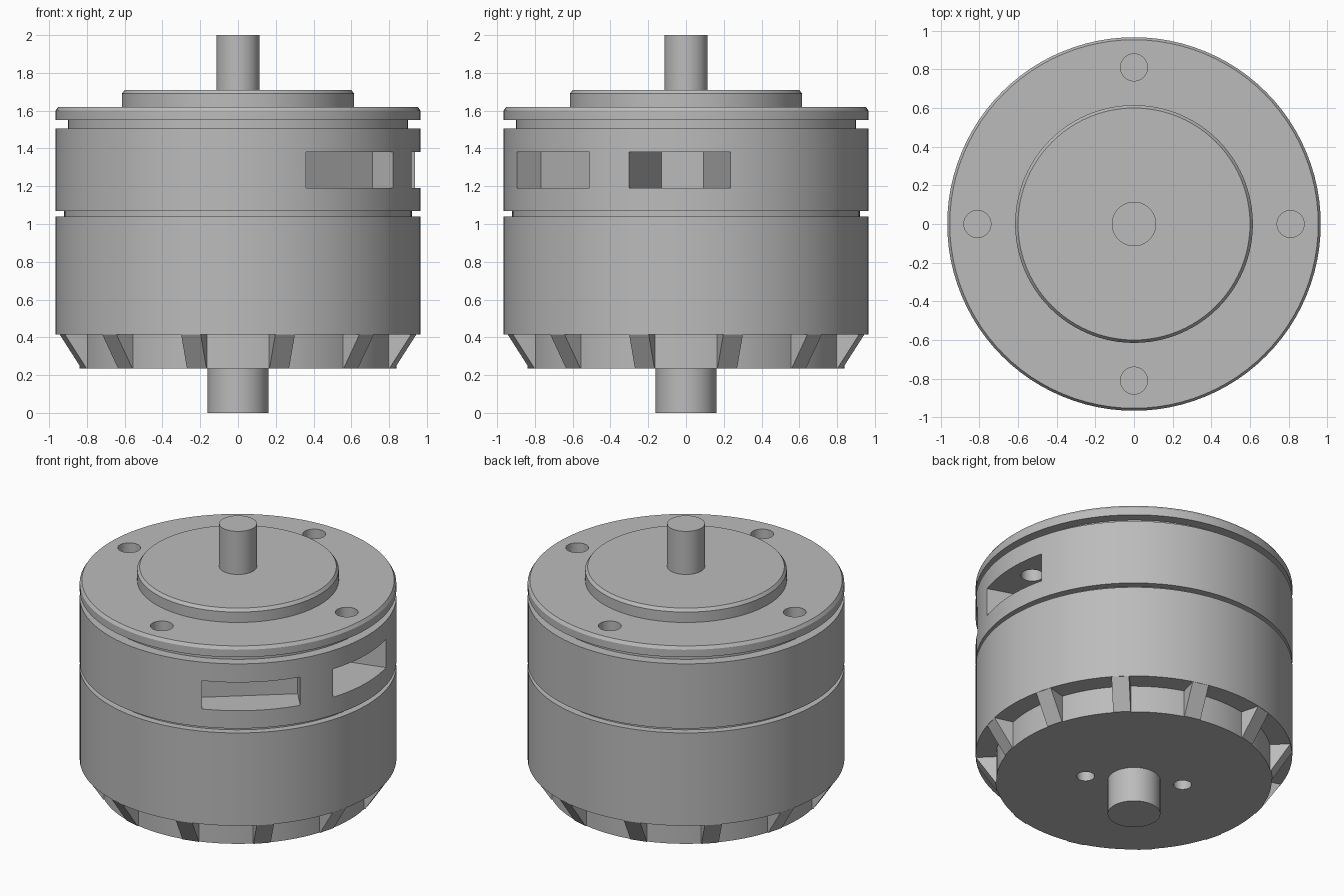
import bpy, bmesh, math
from mathutils import Matrix, Vector

cube = bpy.data.objects.get("Cube")
if cube:
    bpy.data.objects.remove(cube, do_unlink=True)

grey = bpy.data.materials.new("plain_grey")
grey.use_nodes = True
COLOUR = (0.5, 0.5, 0.5, 1)
grey.diffuse_color = COLOUR
grey.node_tree.nodes["Principled BSDF"].inputs["Base Color"].default_value = COLOUR


def make_object(name, bm):
    bmesh.ops.recalc_face_normals(bm, faces=bm.faces)
    mesh = bpy.data.meshes.new(name)
    bm.to_mesh(mesh)
    bm.free()
    mesh.materials.append(grey)
    obj = bpy.data.objects.new(name, mesh)
    bpy.context.collection.objects.link(obj)
    return obj


def lathe(name, profile, segments=96):
    """Closed solid turned about z from (radius, height) points."""
    bm = bmesh.new()
    rings = [[bm.verts.new((r * math.cos(a), r * math.sin(a), z))
              for a in (math.tau * i / segments for i in range(segments))]
             for r, z in profile]
    for low, high in zip(rings, rings[1:]):
        for i in range(segments):
            j = (i + 1) % segments
            bm.faces.new((low[i], low[j], high[j], high[i]))
    bm.faces.new(rings[0])
    bm.faces.new(rings[-1])
    return make_object(name, bm)


def prism(name, corners, shift):
    """Solid made by moving a flat polygon along a vector."""
    bm = bmesh.new()
    face = bm.faces.new([bm.verts.new(c) for c in corners])
    out = bmesh.ops.extrude_face_region(bm, geom=[face])
    moved = [v for v in out["geom"] if isinstance(v, bmesh.types.BMVert)]
    bmesh.ops.translate(bm, verts=moved, vec=shift)
    return make_object(name, bm)


def cut(target, cutter):
    mod = target.modifiers.new("cut", "BOOLEAN")
    mod.operation = "DIFFERENCE"
    mod.solver = "EXACT"
    mod.object = cutter
    bpy.context.view_layer.objects.active = target
    bpy.ops.object.modifier_apply(modifier=mod.name)
    bpy.data.objects.remove(cutter, do_unlink=True)


def smooth(obj):
    bpy.ops.object.select_all(action="DESELECT")
    obj.select_set(True)
    bpy.context.view_layer.objects.active = obj
    bpy.ops.object.shade_smooth_by_angle(angle=math.radians(25))


R = 0.966        # outer radius
HUB = 0.84       # base disc radius
BASE = 0.235     # underside of the base
SKIRT = 0.415    # lower edge of the outer wall

# Turned housing with two grooves, a chamfered flange and a raised boss
body = lathe("housing", [
    (HUB, BASE), (HUB, SKIRT), (R, SKIRT), (R, 1.04), (0.92, 1.04),
    (0.92, 1.07), (R, 1.07), (R, 1.505), (0.9, 1.505), (0.9, 1.55),
    (R, 1.55), (R, 1.6), (0.953, 1.62), (0.615, 1.62), (0.615, 1.69),
    (0.6, 1.71)])

# Mounting holes in the flange
for k in range(4):
    hole = lathe("hole_cutter", [(0.07, 1.37), (0.07, 1.7)], 32)
    a = k * math.pi / 2
    hole.location = (0.81 * math.cos(a), 0.81 * math.sin(a), 0)
    cut(body, hole)

# Screw holes in the base
for a in (math.radians(-30), math.radians(150)):
    hole = lathe("hole_cutter", [(0.055, 0.1), (0.055, 0.4)], 24)
    hole.location = (0.3 * math.cos(a), 0.3 * math.sin(a), 0)
    cut(body, hole)

# Side windows: a straight pocket and a deep one that narrows inward
WINDOW_LOW, WINDOW_HIGH = 1.19, 1.38
windows = [
    (-50, [(0.75, -0.3), (1.1, -0.3), (1.1, 0.3), (0.75, 0.3)]),
    (0, [(0.41, -0.13), (1.1, -0.363), (1.1, 0.281), (0.41, 0.093)]),
]
for angle, outline in windows:
    turn = Matrix.Rotation(math.radians(angle), 3, "Z")
    corners = [turn @ Vector((x, y, WINDOW_LOW)) for x, y in outline]
    cut(body, prism("window_cutter", corners, (0, 0, WINDOW_HIGH - WINDOW_LOW)))
smooth(body)

# Shafts
smooth(lathe("top_shaft", [(0.115, 1.68), (0.115, 2)], 48))
smooth(lathe("bottom_shaft", [(0.161, 0), (0.161, 0.26)], 48))

# Sloped ribs under the skirt
RIB = 0.107
for k in range(12):
    rib = prism(f"rib_{k + 1}", [
        (0.8, -RIB / 2, BASE), (HUB + 0.004, -RIB / 2, BASE),
        (R - 0.003, -RIB / 2, SKIRT), (R - 0.003, -RIB / 2, SKIRT + 0.01),
        (0.8, -RIB / 2, SKIRT + 0.01)], (0, RIB, 0))
    rib.rotation_euler.z = math.radians(15 + 30 * k)
